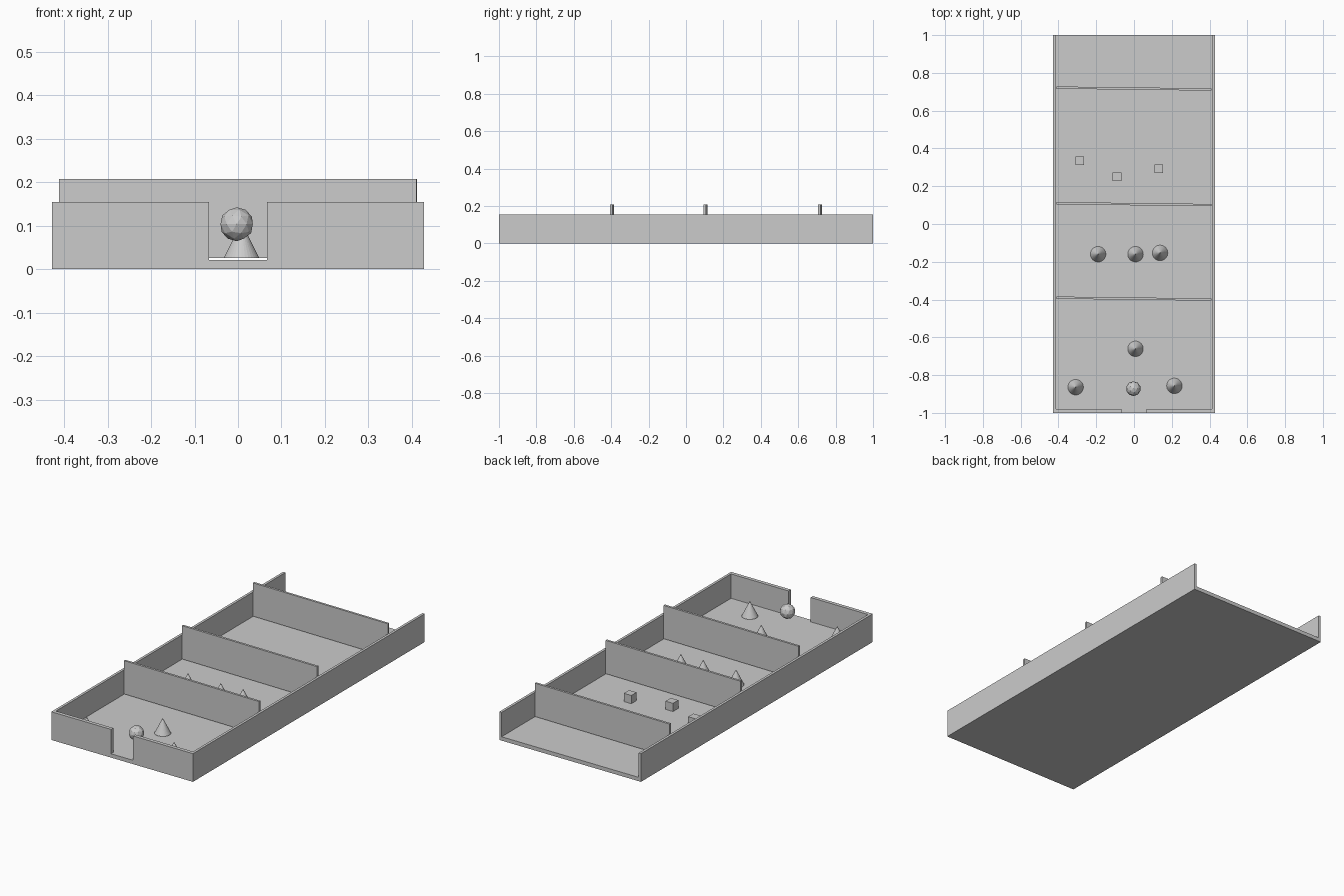
import bpy
from math import atan

if "Cube" in bpy.data.objects:
    bpy.data.objects.remove(bpy.data.objects["Cube"])


def box(name, x0, x1, y0, y1, z0, z1, rot=0.0):
    """Box from its bounds, turned about its own vertical axis."""
    bpy.ops.mesh.primitive_cube_add(
        size=1, location=((x0 + x1) / 2, (y0 + y1) / 2, (z0 + z1) / 2))
    ob = bpy.context.object
    ob.name = name
    ob.scale = (x1 - x0, y1 - y0, z1 - z0)
    bpy.ops.object.transform_apply(location=False, rotation=False, scale=True)
    ob.rotation_euler.z = rot
    return ob


W, FLOOR, RIM = 0.428, 0.021, 0.154

# floor slab
box("floor", -W, W, -1, 1, 0, FLOOR)

# side walls and split front wall, back left open
for side, s in (("left", -1), ("right", 1)):
    a, b = sorted((s * W, s * 0.414))
    box(side + "_wall", a, b, -1, 1, FLOOR, RIM)
    a, b = sorted((s * 0.067, s * 0.414))
    box(side + "_front_wall", a, b, -1, -0.98, FLOOR, RIM)

# taller dividers, slightly skewed and just clear of the floor
for i, y in enumerate((-0.395, 0.105, 0.717)):
    box(f"divider_{i + 1}", -0.411, 0.411, y - 0.006, y + 0.006,
        0.025, 0.207, -atan(0.01 / 0.82))

# cone obstacles
cones = [(-0.19, -0.16), (0.008, -0.16), (0.138, -0.153),
         (0.008, -0.661), (-0.309, -0.864), (0.214, -0.857)]
for i, (x, y) in enumerate(cones):
    bpy.ops.mesh.primitive_cone_add(vertices=32, radius1=0.041, depth=0.082,
                                    location=(x, y, 0.025 + 0.041))
    bpy.context.object.name = f"cone_{i + 1}"

# cube obstacles
c = 0.0225
for i, (x, y) in enumerate([(-0.286, 0.335), (-0.09, 0.25), (0.132, 0.293)]):
    box(f"cube_{i + 1}", x - c, x + c, y - c, y + c, 0.0215, 0.0215 + 2 * c)

# faceted ball at the entrance
bpy.ops.mesh.primitive_ico_sphere_add(subdivisions=2, radius=0.039,
                                      location=(-0.003, -0.872, 0.103))
bpy.context.object.name = "ball"
